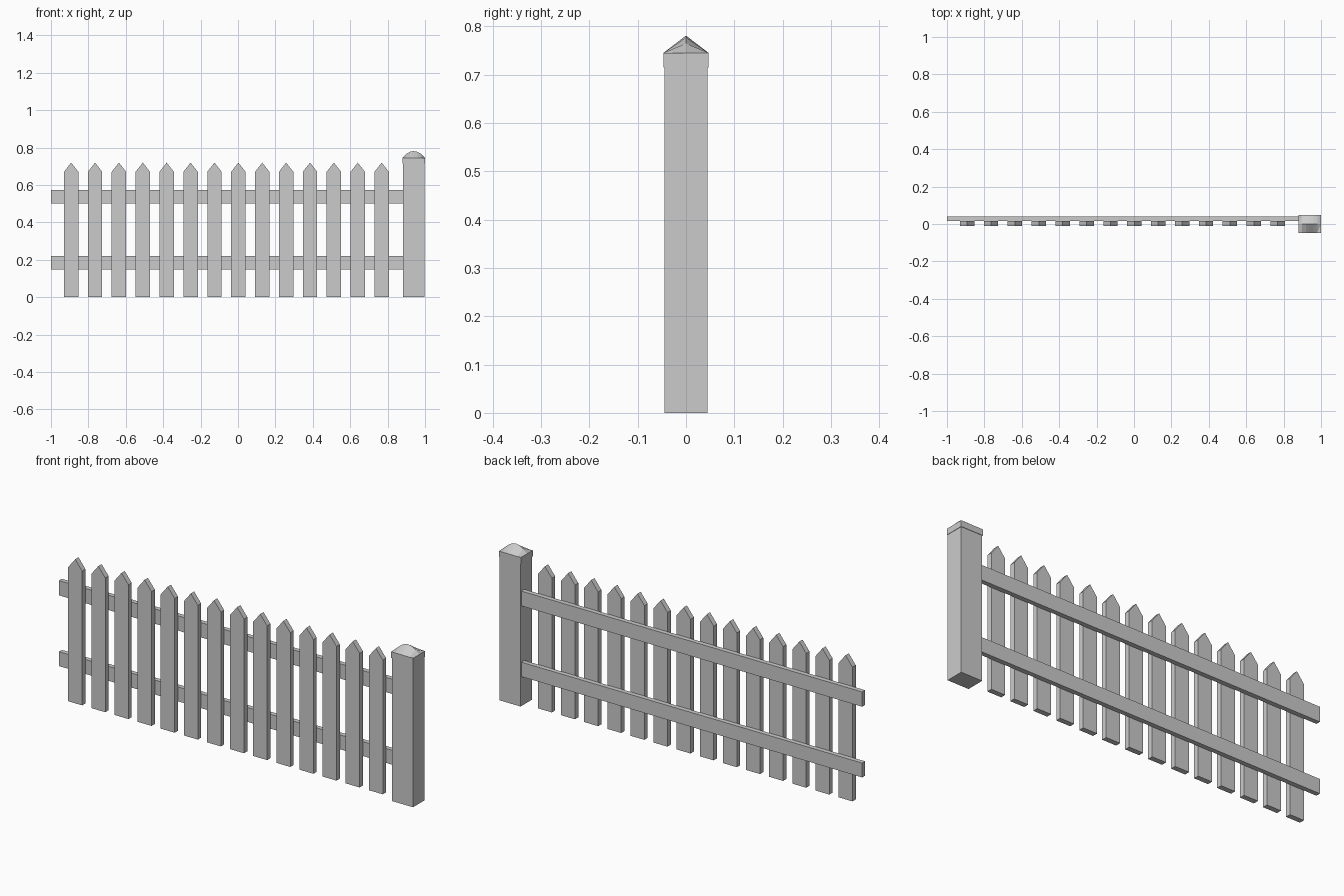
import bpy, math

if "Cube" in bpy.data.objects:
    bpy.data.objects.remove(bpy.data.objects["Cube"])

mat = bpy.data.materials.new("light grey paint")
mat.diffuse_color = (0.6, 0.6, 0.6, 1)
mat.use_nodes = True
mat.node_tree.nodes["Principled BSDF"].inputs["Base Color"].default_value = mat.diffuse_color


def make(name, verts, faces):
    me = bpy.data.meshes.new(name)
    me.from_pydata(verts, [], faces)
    me.materials.append(mat)
    ob = bpy.data.objects.new(name, me)
    bpy.context.collection.objects.link(ob)
    return ob


def prism(name, profile, y0, y1):
    """Extrude an xz outline (counter-clockwise seen from the front) along y."""
    n = len(profile)
    verts = [(x, y, z) for y in (y0, y1) for x, z in profile]
    faces = [tuple(range(n)), tuple(reversed(range(n, 2 * n)))]
    faces += [(i, i + n, (i + 1) % n + n, (i + 1) % n) for i in range(n)]
    return make(name, verts, faces)


def box(name, x0, x1, y0, y1, z0, z1):
    return prism(name, [(x0, z0), (x1, z0), (x1, z1), (x0, z1)], y0, y1)


# Pointed pickets
for i in range(14):
    c, w = -0.892 + i * 0.1277, 0.0385
    prism(f"picket_{i + 1}", [(c - w, 0), (c + w, 0), (c + w, 0.67),
                              (c, 0.719), (c - w, 0.67)], -0.010, 0.016)

# Two rails behind the pickets
box("lower_rail", -1, 0.89, 0.016, 0.039, 0.147, 0.219)
box("upper_rail", -1, 0.89, 0.016, 0.039, 0.500, 0.574)

# End post and its cap band
box("post", 0.882, 0.998, -0.045, 0.045, 0, 0.715)
box("post_cap_band", 0.879, 1.0, -0.047, 0.047, 0.715, 0.745)

# Cap top: straight slopes front to back, rounded from side to side
cx, hw, n = 0.9395, 0.0605, 6
verts, faces = [], []
for i in range(n + 1):
    t = -1 + 2 * i / n
    ridge = 0.745 + 0.036 * (1 - abs(t) ** 2)
    verts += [(cx + hw * t, -0.047, 0.745), (cx + hw * t, 0, ridge),
              (cx + hw * t, 0.047, 0.745)]
for i in range(n):
    a, b = 3 * i, 3 * i + 3
    faces += [(a, b, b + 1, a + 1), (a + 1, b + 1, b + 2, a + 2)]
make("post_cap_top", verts, faces)
